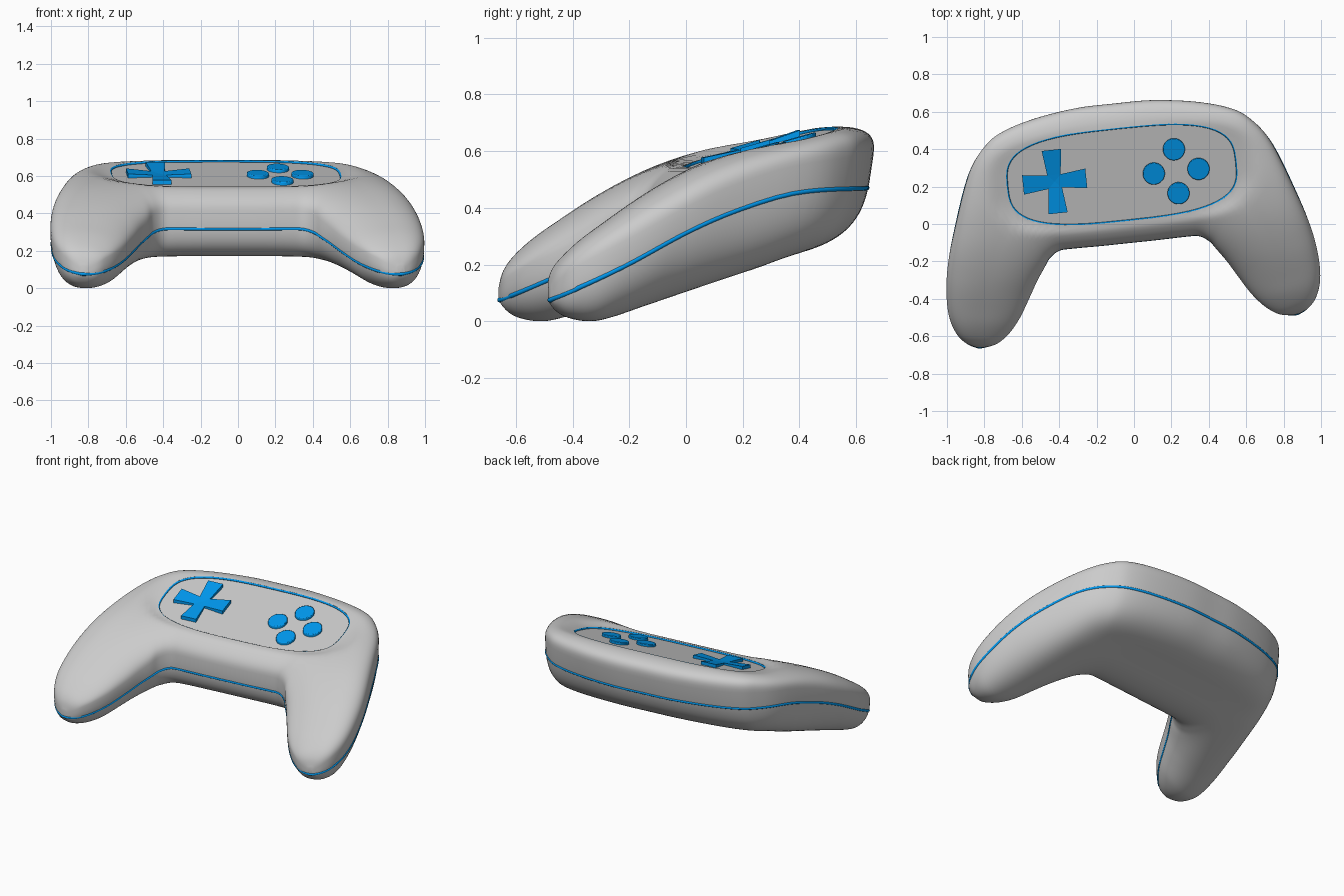
import bpy, bmesh, math
from mathutils import Matrix

if "Cube" in bpy.data.objects:
    bpy.data.objects.remove(bpy.data.objects["Cube"])

PLACE = Matrix.Translation((-0.037, -0.004, 0)) @ Matrix.Rotation(math.radians(6), 4, 'Z')
blue = bpy.data.materials.new("blue")
blue.diffuse_color = (0.0, 0.32, 0.87, 1)
blue.use_nodes = True
blue.node_tree.nodes["Principled BSDF"].inputs["Base Color"].default_value = blue.diffuse_color

# Side profiles: height as a function of depth y
SEAM = [(-.57, .075), (-.32, .194), (-.09, .316), (.1, .395), (.32, .455), (.65, .472)]
TOP = [(-.58, .185), (-.47, .278), (-.395, .332), (-.215, .452), (-.04, .543),
       (.13, .602), (.31, .645), (.5, .692), (.65, .705)]
BOTTOM = [(-.58, .002), (-.45, -.002), (-.38, .005), (-.207, .06), (-.03, .118),
          (.145, .174), (.32, .227), (.5, .262), (.65, .29)]

# Right half plan: outer x, outer y, inner x, inner y, thickness factor
STATIONS = [(0, .633, 0, -.098, 1), (.2, .63, .15, -.098, 1), (.42, .60, .30, -.096, 1),
            (.60, .552, .375, -.10, 1), (.71, .487, .43, -.135, 1), (.815, .35, .465, -.185, 1),
            (.927, .05, .51, -.25, 1), (.979, -.13, .56, -.335, 1), (1.0, -.28, .62, -.433, 1),
            (.996, -.40, .68, -.505, .98), (.965, -.49, .735, -.548, .87),
            (.92, -.542, .78, -.567, .62), (.87, -.568, .835, -.573, .25)]
PANEL_N = 3.1


def interp(tab, y):
    y = min(max(y, tab[0][0]), tab[-1][0])
    n = len(tab)
    i = max(k for k in range(n - 1) if tab[k][0] <= y)

    def slope(k):
        a, b = tab[max(k - 1, 0)], tab[min(k + 1, n - 1)]
        return (b[1] - a[1]) / (b[0] - a[0])
    (x0, z0), (x1, z1) = tab[i], tab[i + 1]
    d = x1 - x0
    u = (y - x0) / d
    return ((2*u**3 - 3*u**2 + 1) * z0 + (u**3 - 2*u**2 + u) * d * slope(i)
            + (3*u**2 - 2*u**3) * z1 + (u**3 - u**2) * d * slope(i + 1))


def catmull(rows, sub):
    out = []
    for i in range(len(rows) - 1):
        quad = [rows[min(max(i + k, 0), len(rows) - 1)] for k in (-1, 0, 1, 2)]
        for j in range(sub):
            u = j / sub
            out.append([.5 * (2*b + (c - a)*u + (2*a - 5*b + 4*c - d)*u*u + (3*b - a - 3*c + d)*u**3)
                        for a, b, c, d in zip(*quad)])
    return out + [list(rows[-1])]


def panel_z(y):
    return .60 + .285 * (y - .258)


def surface(st, c, f, to_seam=False):
    """Point of the shell: c runs across the station, f runs from bottom (-1) to top (1)."""
    ox, oy, ix, iy, h = st
    x, y = (ox + ix)/2 + c*(ox - ix)/2, (oy + iy)/2 + c*(oy - iy)/2
    s = interp(SEAM, y)
    w = s + .08 * h
    if to_seam:
        z = s
    else:
        z = w + f * h * ((interp(TOP, y) - w) if f > 0 else (w - interp(BOTTOM, y)))
    y += (.15 if z > s else .22) * min(max((y - .2) / .4, 0), 1) * (z - s)
    # Soft dip of the top towards the panel edge
    if f > 0:
        v = (abs(x/.618)**PANEL_N + abs((y - .27)/.25)**PANEL_N) ** (1/PANEL_N)
        m = min(max((1.22 - v) / .22, 0), 1)
        z += m*m*(3 - 2*m) * min(panel_z(y) + .010 - z, 0)
    return (x, y, z)


def add(name, data, mat=None):
    if isinstance(data, bmesh.types.BMesh):
        bmesh.ops.recalc_face_normals(data, faces=data.faces)
        mesh = bpy.data.meshes.new(name)
        data.to_mesh(mesh)
        data.free()
        data = mesh
    ob = bpy.data.objects.new(name, data)
    bpy.context.collection.objects.link(ob)
    ob.matrix_world = PLACE
    if mat:
        data.materials.append(mat)
    return ob


def smooth(ob, angle=35):
    bpy.ops.object.select_all(action='DESELECT')
    ob.select_set(True)
    bpy.context.view_layer.objects.active = ob
    bpy.ops.object.shade_smooth_by_angle(angle=math.radians(angle))


def prism(name, pts, low, high, mat=None):
    """Extruded outline following the sloping panel."""
    bm = bmesh.new()
    lo, hi = ([bm.verts.new((x, y, panel_z(y) + h)) for x, y in pts] for h in (low, high))
    bm.faces.new(lo)
    bm.faces.new(hi)
    for i in range(len(pts)):
        j = (i + 1) % len(pts)
        bm.faces.new((lo[i], lo[j], hi[j], hi[i]))
    return add(name, bm, mat)


def tube(name, pts, radius):
    cu = bpy.data.curves.new(name, 'CURVE')
    cu.dimensions = '3D'
    cu.bevel_depth, cu.bevel_resolution = radius, 2
    sp = cu.splines.new('POLY')
    sp.points.add(len(pts) - 1)
    for p, co in zip(sp.points, pts):
        p.co = (*co, 1)
    sp.use_cyclic_u = True
    return add(name, cu, blue)


def power(v, e):
    return math.copysign(abs(v) ** e, v)


# Shell: superellipse sections lofted from grip to grip
full = [(-a, b, -c, d, h) for a, b, c, d, h in STATIONS[:0:-1]] + STATIONS
bm = bmesh.new()
rings, seam_out, seam_in = [], [], []
RES = 72
for st in catmull(full, 5):
    tip = min(max((abs(st[0]) - .7) / .28, 0), 1)
    ring = []
    for k in range(RES):
        a = 2 * math.pi * (k + .5) / RES
        outer = .7 * (1 - tip) if math.cos(a) > 0 else 0
        if math.sin(a) > 0:
            p = 3.4 - 1.0*tip + outer * .9
        else:
            p = 2.8 - .5*tip + outer * 2
        ring.append(bm.verts.new(surface(st, power(math.cos(a), 2/p), power(math.sin(a), 2/p))))
    rings.append(ring)
    # Seam points sit just under the shell surface
    half = math.hypot(st[0] - st[2], st[1] - st[3]) / 2
    for side, pts in ((1, seam_out), (-1, seam_in)):
        p = 2.8 - .5*tip + (1.4*(1 - tip) if side > 0 else 0)
        y = (st[1] + st[3])/2 + side*(st[1] - st[3])/2
        f = .08 / (interp(SEAM, y) + .08*st[4] - interp(BOTTOM, y))
        c = (1 - min(f, .95)**p) ** (1/p) - min(.005/half, .3)
        x, y, z = surface(st, side*c, 0, True)
        pts.append((x, y + .004*(st[4] < .9), z))
for r, q in zip(rings, rings[1:]):
    for k in range(RES):
        bm.faces.new((r[k], r[k-1], q[k-1], q[k]))
bm.faces.new(rings[0])
bm.faces.new(rings[-1])
shell = add("shell", bm)

# Seam line around the shell
tube("seam_line", seam_out + seam_in[::-1], .009)

# Recessed face panel with trim
angles = [2*math.pi*k/64 for k in range(64)]
outline = [(.618*power(math.cos(a), 2/PANEL_N), .27 + .25*power(math.sin(a), 2/PANEL_N)) for a in angles]
cutter = prism("recess_cutter", outline, -.015, .2)
cutter.hide_render = True
cutter.hide_set(True)
cut = shell.modifiers.new("recess", 'BOOLEAN')
cut.operation, cut.object, cut.solver = 'DIFFERENCE', cutter, 'EXACT'
smooth(shell)
prism("face_panel", outline, -.03, 0)
tube("panel_trim", [(x, y, panel_z(y) + .003) for x, y in outline], .007)

# Four round buttons
for i in range(4):
    cx, cy = .291 + .12*math.cos(i*math.pi/2), .257 + .118*math.sin(i*math.pi/2)
    b = prism("round_button", [(cx + .059*math.cos(a), cy + .059*math.sin(a)) for a in angles[::2]],
              -.01, .017, blue)
    bev = b.modifiers.new("edge", 'BEVEL')
    bev.width, bev.segments = .004, 2
    smooth(b, 40)

# Direction pad: flared arms dipping towards the middle
bm = bmesh.new()
for i in range(4):
    ca, sa = math.cos(i*math.pi/2), math.sin(i*math.pi/2)
    shape = [(0, 0, .010), (.036, -.036, .012), (.170, -.052, .022), (.170, .052, .022), (.036, .036, .012)]
    pts = [(-.361 + x*ca - y*sa, .27 + x*sa + y*ca, h) for x, y, h in shape]
    top = [bm.verts.new((x, y, panel_z(y) + h)) for x, y, h in pts]
    low = [bm.verts.new((x, y, panel_z(y) - .01)) for x, y, h in pts]
    bm.faces.new((top[0], top[1], top[4]))
    bm.faces.new(top[1:])
    bm.faces.new(low)
    for j in (1, 2, 3):
        bm.faces.new((low[j], low[j+1], top[j+1], top[j]))
bmesh.ops.remove_doubles(bm, verts=bm.verts, dist=.0005)
add("direction_pad", bm, blue)
